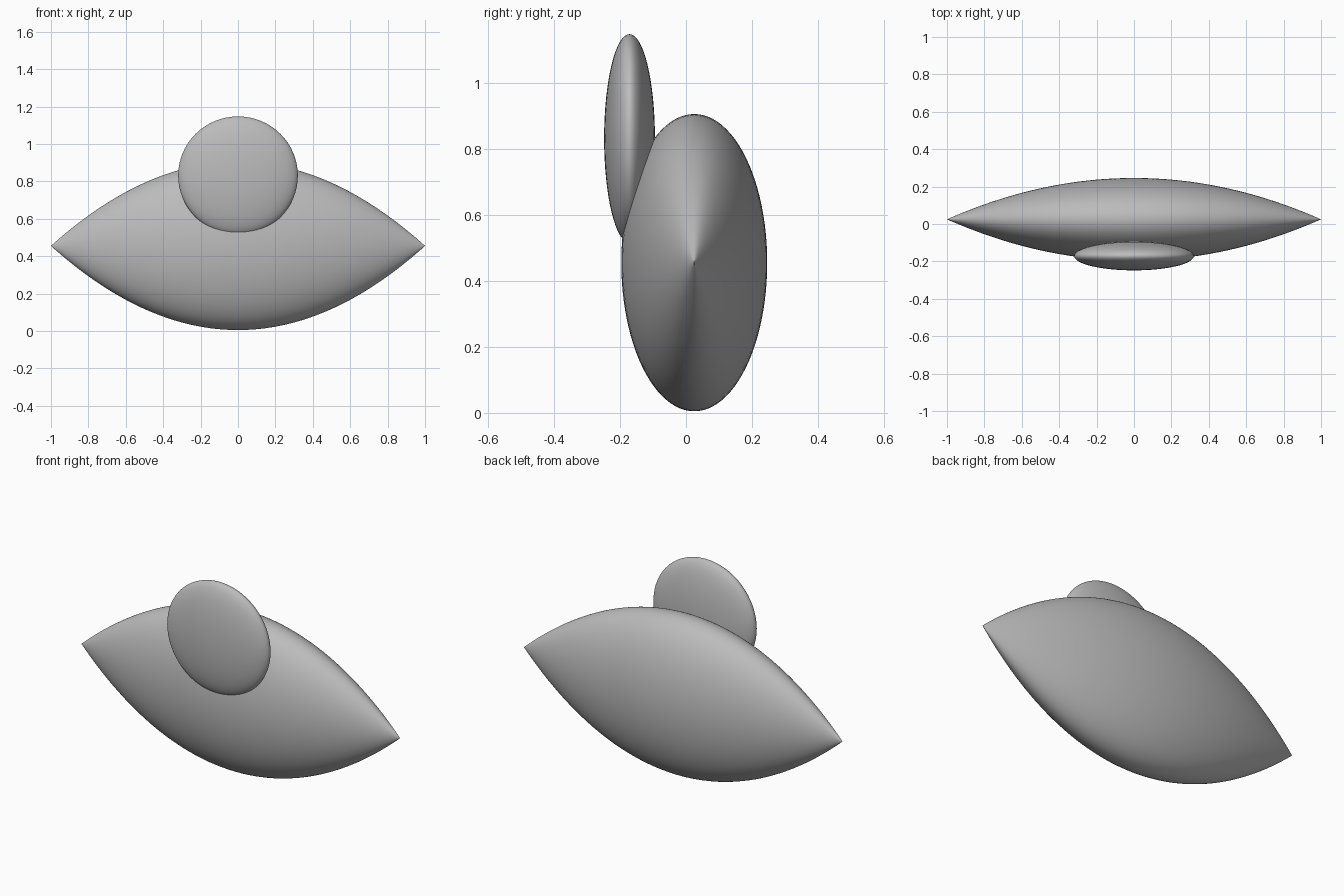
import bpy, bmesh, math

if "Cube" in bpy.data.objects:
    bpy.data.objects.remove(bpy.data.objects["Cube"])

grey = bpy.data.materials.new("plain_grey")
grey.diffuse_color = (0.5, 0.5, 0.5, 1)
grey.use_nodes = True
grey.node_tree.nodes["Principled BSDF"].inputs["Base Color"].default_value = grey.diffuse_color


def finish(name, bm):
    bmesh.ops.recalc_face_normals(bm, faces=bm.faces)
    for f in bm.faces:
        f.smooth = True
    mesh = bpy.data.meshes.new(name)
    bm.to_mesh(mesh)
    bm.free()
    mesh.materials.append(grey)
    obj = bpy.data.objects.new(name, mesh)
    bpy.context.collection.objects.link(obj)
    return obj


# Spindle body: elliptical rings along x, with a parabolic profile and pointed ends
RINGS, SIDES = 64, 96
bm = bmesh.new()
loops = []
for i in range(1, RINGS):
    x = -math.cos(math.pi * i / RINGS)
    r = 1 - x * x
    loops.append([bm.verts.new((x,
                                0.025 + 0.221 * r * math.cos(2 * math.pi * k / SIDES),
                                0.455 + 0.45 * r * math.sin(2 * math.pi * k / SIDES)))
                  for k in range(SIDES)])
for a, b in zip(loops, loops[1:]):
    for k in range(SIDES):
        n = (k + 1) % SIDES
        bm.faces.new((a[k], a[n], b[n], b[k]))
for loop, x in ((loops[0], -1), (loops[-1], 1)):
    tip = bm.verts.new((x, 0.025, 0.455))
    for k in range(SIDES):
        bm.faces.new((loop[k], loop[(k + 1) % SIDES], tip))
finish("spindle_body", bm)

# Flattened round disc set into the upper front of the body
bm = bmesh.new()
bmesh.ops.create_uvsphere(bm, u_segments=64, v_segments=32, radius=1)
disc = finish("front_disc", bm)
disc.scale = (0.32, 0.077, 0.316)
disc.location = (0, -0.171, 0.831)
